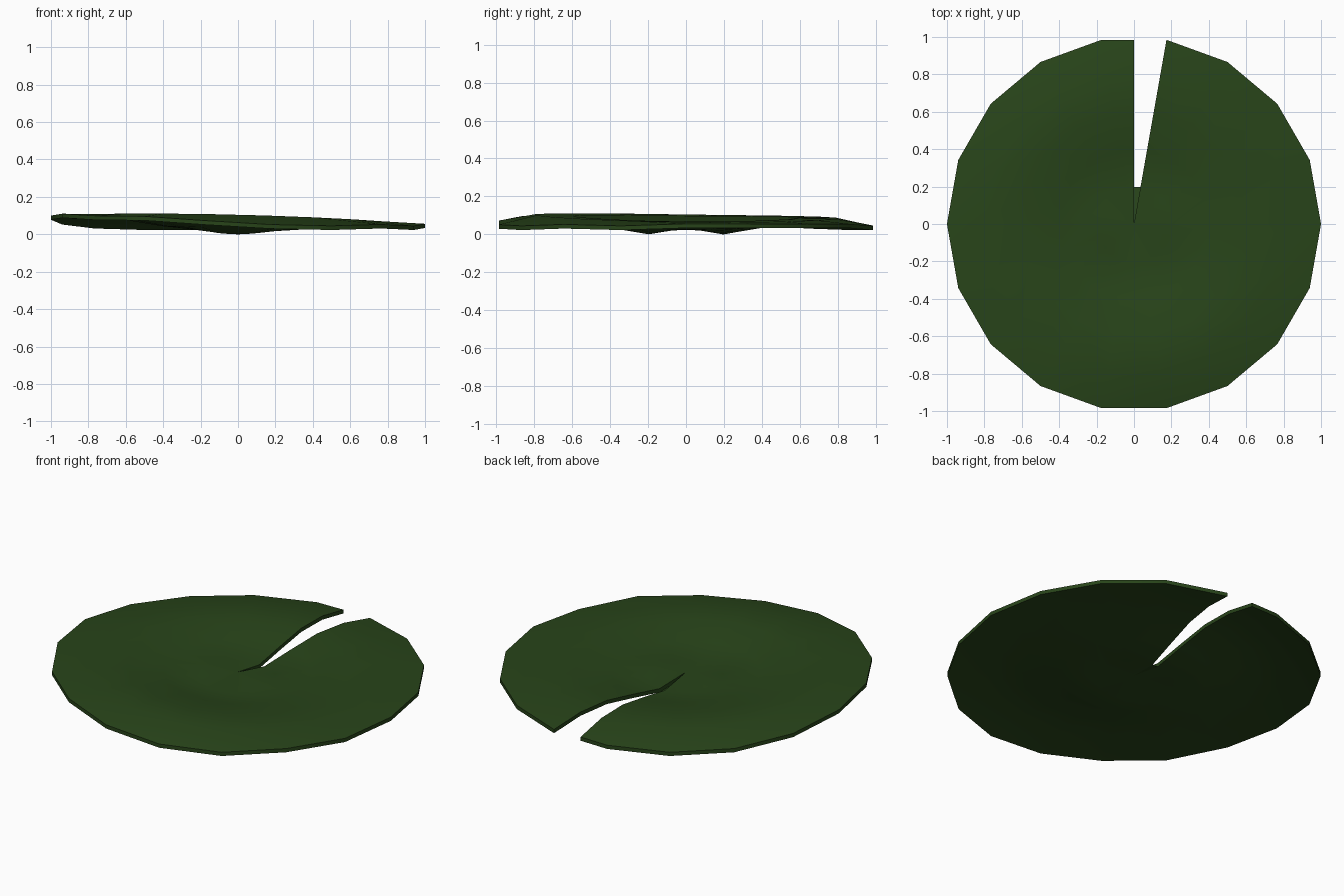
import bpy, bmesh, math

if "Cube" in bpy.data.objects:
    bpy.data.objects.remove(bpy.data.objects["Cube"])

THICK = 0.022
# spokes: cut edge at 90 degrees, then every 20 degrees round to 80
angles = [90] + list(range(100, 441, 20))
rim = [.047, .045, .045, .053, .074, .10, .11, .099, .096, .073,
       .052, .045, .053, .045, .056, .056, .056, .055, .045]
rings = [.2, .4, .6, .8, 1.0]


def height(r, a, rim_z):
    x, y, c2 = r * math.cos(a), r * math.sin(a), math.cos(2 * a)
    if r < .3:
        return .037 + .012 * c2 - .003
    if r < .5:
        return .057 - .02 * x
    if r < .7:
        return .088 - .025 * x - .008 * y - .005 * c2
    if r < .9:
        return .09 - .025 * x - .012 * y - .005 * c2
    return rim_z


bm = bmesh.new()


def pair(x, y, z):
    return bm.verts.new((x, y, z)), bm.verts.new((x, y, z - THICK))


# leaf grid of paired top and bottom points
centre = pair(0, 0, .055)
spokes = []
for deg, rz in zip(angles, rim):
    a = math.radians(deg)
    k = math.cos(math.radians(10)) if deg == 90 else 1
    spokes.append([centre] + [pair(r * k * math.cos(a), r * k * math.sin(a), height(r, a, rz))
                              for r in rings])

# top and underside
for s, t in zip(spokes, spokes[1:]):
    bm.faces.new((centre[0], s[1][0], t[1][0]))
    bm.faces.new((centre[1], t[1][1], s[1][1]))
    for i in range(1, 5):
        bm.faces.new((s[i][0], s[i + 1][0], t[i + 1][0], t[i][0]))
        bm.faces.new((s[i][1], t[i][1], t[i + 1][1], s[i + 1][1]))
    # rim wall
    bm.faces.new((s[5][0], s[5][1], t[5][1], t[5][0]))

# notch walls, closed at the bottom near the centre
first, last = spokes[0], spokes[-1]
for i in range(5):
    bm.faces.new((first[i][0], first[i][1], first[i + 1][1], first[i + 1][0]))
    bm.faces.new((last[i][0], last[i + 1][0], last[i + 1][1], last[i][1]))
bm.faces.new((centre[1], first[1][1], last[1][1]))

# rest on the ground
low = min(v.co.z for v in bm.verts)
for v in bm.verts:
    v.co.z -= low

mesh = bpy.data.meshes.new("lily_pad")
bm.to_mesh(mesh)
bm.free()
pad = bpy.data.objects.new("lily_pad", mesh)
bpy.context.collection.objects.link(pad)

mat = bpy.data.materials.new("leaf_green")
mat.diffuse_color = (.021, .058, .01, 1)
mat.use_nodes = True
mat.node_tree.nodes["Principled BSDF"].inputs["Base Color"].default_value = mat.diffuse_color
mesh.materials.append(mat)

bpy.context.view_layer.objects.active = pad
pad.select_set(True)
bpy.ops.object.shade_smooth_by_angle(angle=math.radians(35))
